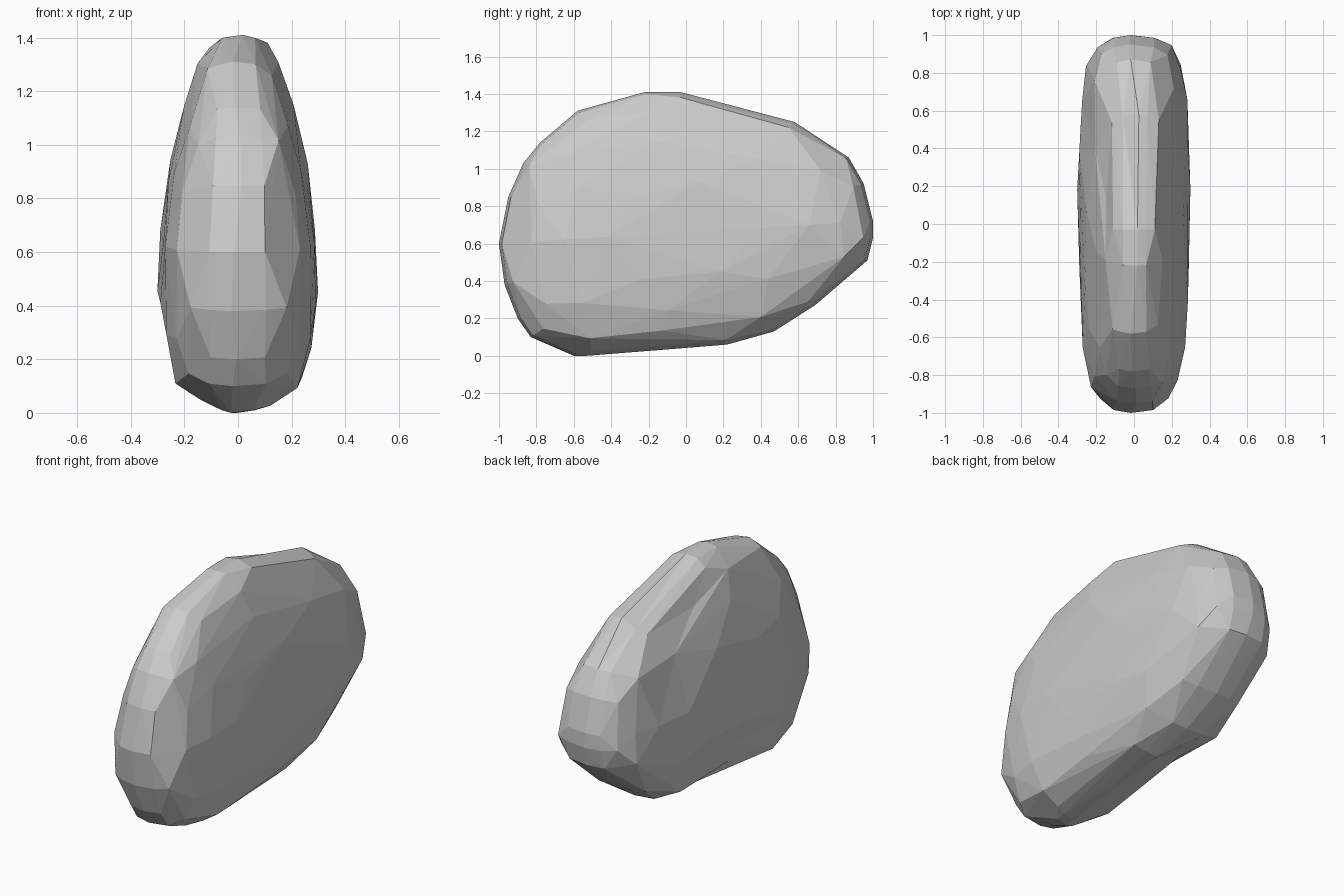
import bpy, bmesh, random
from mathutils import Vector

random.seed(4)
if "Cube" in bpy.data.objects:
    bpy.data.objects.remove(bpy.data.objects["Cube"], do_unlink=True)

# Side outline of the stone as (y, z), and its middle
OUTLINE = [(-1, .6), (-.97, .38), (-.9, .2), (-.83, .1), (-.6, 0), (-.53, 0),
           (-.15, .03), (.22, .06), (.47, .13), (.69, .27), (.97, .51), (1, .63),
           (1, .72), (.95, .92), (.87, 1.06), (.58, 1.25), (.16, 1.34), (-.03, 1.41),
           (-.22, 1.41), (-.58, 1.31), (-.78, 1.14), (-.87, 1.03), (-.95, .85)]
MID_Y, MID_Z = 0, .66
# Rings from rim to broad face: outline scale, half thickness, point step
RINGS = [(.985, .11, 1), (.94, .19, 2), (.85, .24, 2), (.66, .28, 3), (.4, .293, 4)]


def thickness(y, z):
    """Thins towards the top and the underside, thickens towards the back."""
    top = 1 - .3 * (max(0, z - .5) / .7) ** 1.7
    return top * min(1, .5 + 5 * z) * (1 + .05 * y)


def jitter(amount):
    return random.uniform(-amount, amount)


# Chipped stone: a faceted skin over the rings
bm = bmesh.new()
for y, z in OUTLINE:
    bm.verts.new((jitter(.03), y, z))
for side in (-1, 1):
    for i, (scale, half, step) in enumerate(RINGS):
        for y, z in OUTLINE[i % step::step]:
            s = scale + (jitter(.025) if i else 0)
            py = MID_Y + (y - MID_Y) * s
            pz = MID_Z + (z - MID_Z) * s
            px = side * (half * thickness(py, pz) + jitter(.005))
            bm.verts.new((px, py, pz))
hull = bmesh.ops.convex_hull(bm, input=bm.verts)
bmesh.ops.delete(bm, geom=[v for v in bm.verts if not v.link_faces], context='VERTS')

# Shallow chips on the right: top edge and underside
for centre, radius, push in ((Vector((-.08, .3, 1.3)), .3, Vector((.02, 0, -.04))),
                             (Vector((-.15, 0, .1)), .25, Vector((.03, 0, .04)))):
    for v in bm.verts:
        if v.co.x < -.03 and (v.co - centre).length < radius:
            v.co += push
bmesh.ops.triangulate(bm, faces=bm.faces)
bmesh.ops.recalc_face_normals(bm, faces=bm.faces)

mesh = bpy.data.meshes.new("stone")
bm.to_mesh(mesh)
bm.free()
stone = bpy.data.objects.new("stone", mesh)
bpy.context.scene.collection.objects.link(stone)

# Plain grey stone colour
grey = bpy.data.materials.new("stone grey")
grey.use_nodes = True
grey.diffuse_color = (.6, .6, .6, 1)
grey.node_tree.nodes["Principled BSDF"].inputs["Base Color"].default_value = (.6, .6, .6, 1)
mesh.materials.append(grey)
